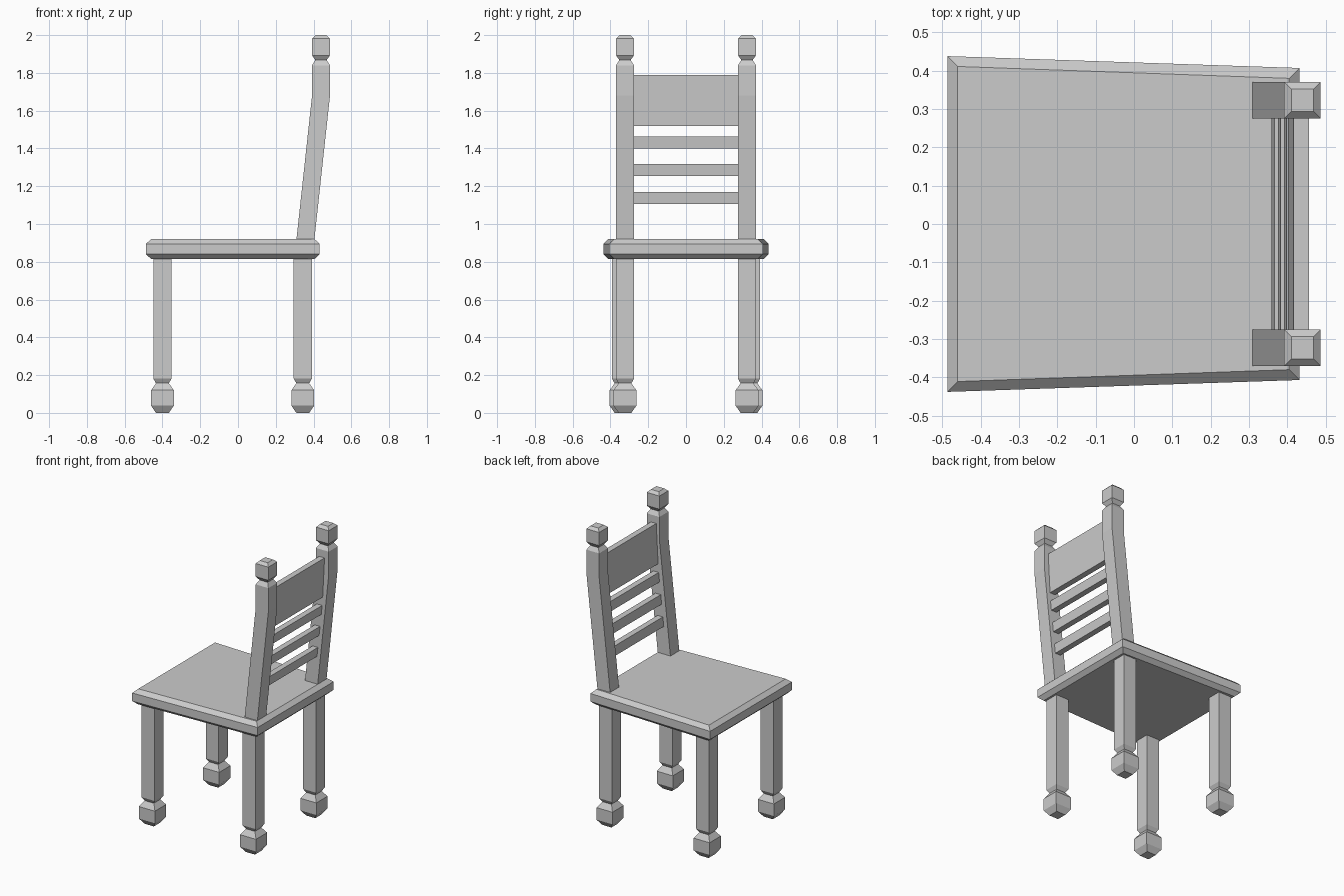
import bpy, bmesh

if "Cube" in bpy.data.objects:
    bpy.data.objects.remove(bpy.data.objects["Cube"])


def loft(name, rings, mirror=False):
    """Skin a stack of four-sided rings, cap both ends, optionally mirror across y."""
    bm = bmesh.new()
    loops = [[bm.verts.new(p) for p in ring] for ring in rings]
    for a, b in zip(loops, loops[1:]):
        for i in range(4):
            j = (i + 1) % 4
            bm.faces.new((a[i], a[j], b[j], b[i]))
    bm.faces.new(loops[0][::-1])
    bm.faces.new(loops[-1])
    bmesh.ops.recalc_face_normals(bm, faces=bm.faces)
    mesh = bpy.data.meshes.new(name)
    bm.to_mesh(mesh)
    bm.free()
    obj = bpy.data.objects.new(name, mesh)
    bpy.context.collection.objects.link(obj)
    if mirror:
        mod = obj.modifiers.new("mirror", 'MIRROR')
        mod.use_axis = (False, True, False)
    return obj


def rect(cx, cy, hx, hy, z):
    return [(cx - hx, cy - hy, z), (cx + hx, cy - hy, z),
            (cx + hx, cy + hy, z), (cx - hx, cy + hy, z)]


# Seat: trapezoid slab, wider at the sitter's side, chamfered top and bottom
def seat_ring(z, inset):
    x0, x1 = -0.487 + inset, 0.432 - inset
    y0, y1 = 0.438 - inset, 0.407 - inset
    return [(x0, -y0, z), (x1, -y1, z), (x1, y1, z), (x0, y0, z)]


loft("seat", [seat_ring(z, i) for z, i in
              [(0.815, 0.027), (0.84, 0), (0.895, 0), (0.92, 0.027)]])

# Legs with block feet: (height, half width)
LEG = [(0, 0.034), (0.038, 0.06), (0.12, 0.06), (0.157, 0.034),
       (0.182, 0.0485), (0.83, 0.0485)]
for name, x, y in [("front_leg", -0.40, 0.344), ("back_leg", 0.343, 0.323)]:
    loft(name, [rect(x, y, h, h, z) for z, h in LEG], mirror=True)

# Back posts: leaning, then upright, with block finials: (height, centre x, half width)
POST = [(0.855, 0.35, 0.0475), (1.68, 0.4395, 0.0475), (1.84, 0.4395, 0.0475),
        (1.868, 0.4395, 0.03), (1.893, 0.4395, 0.0475), (1.982, 0.4395, 0.0475),
        (2.0, 0.4395, 0.029)]
loft("back_post", [rect(x, 0.323, h, h, z) for z, x, h in POST], mirror=True)


# Back rails between the posts, sheared to follow the lean
def rail(name, z0, z1, x0, x1):
    loft(name, [rect(x0, 0, 0.02, 0.29, z0), rect(x1, 0, 0.02, 0.29, z1)])


rail("top_panel", 1.52, 1.79, 0.422, 0.436)
for i in range(3):
    z = 1.107 + i * 0.1465
    x = 0.35 + (z - 0.855) * 0.1085
    rail(f"back_slat_{i + 1}", z, z + 0.063, x + 0.002, x + 0.009)
